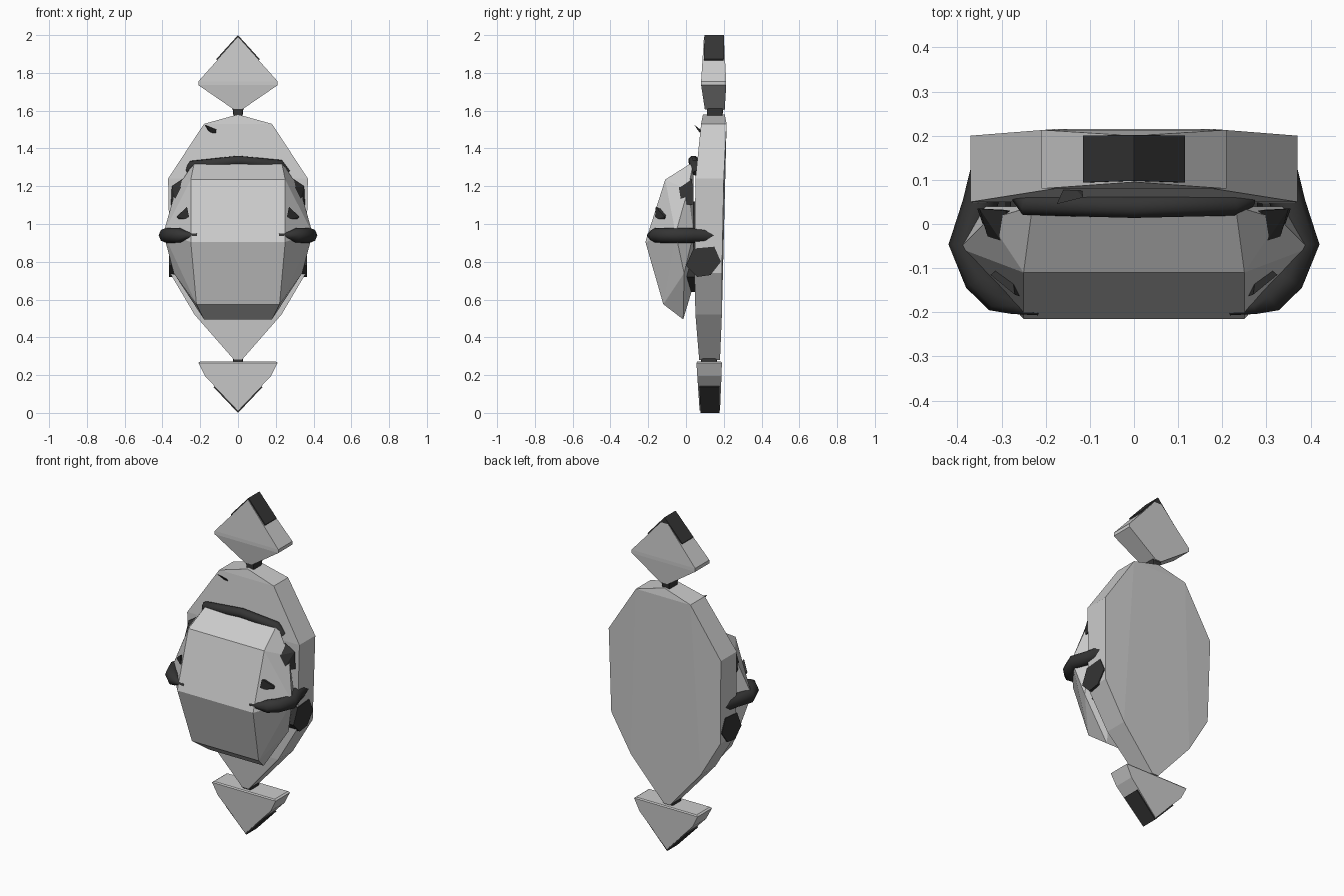
import bpy, bmesh, math

dark = bpy.data.materials.new("dark_core")
dark.diffuse_color = (0.035, 0.035, 0.035, 1)


def hull(name, pts, mat=None, mirror=True, bevel=0):
    """Convex faceted solid from a few corner points, mirrored over x."""
    bm = bmesh.new()
    allp = set(pts)
    if mirror:
        allp |= {(-x, y, z) for x, y, z in pts}
    for p in allp:
        bm.verts.new(p)
    r = bmesh.ops.convex_hull(bm, input=bm.verts)
    junk = {v for v in r["geom_interior"] + r["geom_unused"] if isinstance(v, bmesh.types.BMVert)}
    bmesh.ops.delete(bm, geom=list(junk), context='VERTS')
    bmesh.ops.dissolve_limit(bm, angle_limit=math.radians(2), verts=bm.verts, edges=bm.edges)
    bmesh.ops.recalc_face_normals(bm, faces=bm.faces)
    me = bpy.data.meshes.new(name)
    bm.to_mesh(me)
    bm.free()
    ob = bpy.data.objects.new(name, me)
    bpy.context.collection.objects.link(ob)
    if mat:
        me.materials.append(mat)
    if bevel:
        m = ob.modifiers.new("bevel", 'BEVEL')
        m.width, m.segments = bevel, 2
    return ob


def slab(name, profile, mat=None, bevel=0):
    """Upright plate: profile rows are (x, z, y_front, y_back)."""
    pts = [(x, y, z) for x, z, a, b in profile for y in (a, b)]
    return hull(name, pts, mat, True, bevel)


def tube(name, pts, depth, mat):
    """Rounded bar along points (x, y, z, radius)."""
    cu = bpy.data.curves.new(name, 'CURVE')
    cu.dimensions = '3D'
    cu.bevel_depth, cu.bevel_resolution, cu.use_fill_caps = depth, 2, True
    sp = cu.splines.new('POLY')
    sp.points.add(len(pts) - 1)
    for p, (x, y, z, r) in zip(sp.points, pts):
        p.co, p.radius = (x, y, z, 1), r
    cu.materials.append(mat)
    ob = bpy.data.objects.new(name, cu)
    bpy.context.collection.objects.link(ob)


# rear armour plate
slab("back_plate", [(0, 1.58, 0.09, 0.205), (0.18, 1.53, 0.08, 0.215), (0.37, 1.24, 0.05, 0.2),
                    (0.36, 0.74, 0.045, 0.19), (0.23, 0.52, 0.05, 0.19), (0.02, 0.28, 0.07, 0.18)])

# bulging front shell
hull("front_shell", [(0.23, 0.04, 1.33), (0.25, -0.11, 1.235), (0.25, -0.215, 0.905),
                     (0.22, -0.12, 0.575), (0.18, -0.015, 0.495), (0.395, -0.055, 0.95),
                     (0.33, 0.01, 1.18), (0.34, -0.01, 0.74), (0.34, 0.04, 0.95),
                     (0.2, 0.035, 0.66)])

# dark core showing between the shells
hull("inner_core", [(0.28, 0.0, 1.12), (0.28, 0.1, 1.12), (0.3, 0.0, 0.72), (0.3, 0.1, 0.72),
                    (0.2, 0.02, 0.64), (0.2, 0.09, 0.64)], dark)
tube("top_gap_strip", [(-0.27, 0.08, 1.27, 0.7), (-0.24, 0.045, 1.31, 1), (0, 0.04, 1.335, 1),
                       (0.22, 0.045, 1.315, 1), (0.26, 0.055, 1.27, 0.7)], 0.028, dark)

# upper diamond and lower wedge with dark inlays at their tips
slab("upper_diamond", [(0, 1.99, 0.095, 0.2), (0.21, 1.755, 0.08, 0.213),
                       (0.21, 1.735, 0.08, 0.213), (0.02, 1.605, 0.1, 0.205)])
slab("upper_inlay", [(0, 2.0, 0.098, 0.202), (0.115, 1.873, 0.094, 0.2), (0.1, 1.85, 0.1, 0.19),
                     (0, 1.85, 0.1, 0.19)], dark)
slab("lower_wedge", [(0, 0.012, 0.072, 0.18), (0.175, 0.195, 0.06, 0.188),
                     (0.21, 0.265, 0.055, 0.19), (0.2, 0.272, 0.06, 0.185)])
slab("lower_inlay", [(0, 0.0, 0.078, 0.178), (0.13, 0.137, 0.07, 0.178), (0.1, 0.16, 0.08, 0.17),
                     (0, 0.15, 0.08, 0.17)], dark)

# short links joining the end pieces
slab("upper_link", [(0.022, 1.55, 0.11, 0.19), (0.03, 1.625, 0.11, 0.2)], dark, 0.008)
slab("lower_link", [(0.028, 0.26, 0.08, 0.165), (0.022, 0.34, 0.08, 0.16)], dark, 0.008)

for s, side in ((1, "right"), (-1, "left")):
    # curved side handle
    tube(side + "_side_band", [(s * x, y, 0.94, r) for x, y, r in (
        (0.215, -0.197, 0.25), (0.27, -0.185, 0.5), (0.305, -0.165, 0.95), (0.347, -0.122, 1),
        (0.38, -0.045, 1), (0.35, 0.04, 1), (0.325, 0.14, 1))], 0.04, dark)
    # lower dark lump and small shards at the shell's flanks
    hull(side + "_lower_lump", [(s * x, y, z) for x in (0.28, 0.366) for y, z in (
        (0.0, 0.78), (0.04, 0.87), (0.15, 0.88), (0.185, 0.8), (0.13, 0.73), (0.06, 0.72))],
        dark, False)
    hull(side + "_upper_shard", [(s * x, y, z) for x, y, z in (
        (0.25, 0.03, 1.15), (0.355, 0.035, 1.1), (0.35, 0.035, 1.2), (0.27, -0.085, 1.19),
        (0.325, -0.05, 1.11), (0.29, 0.03, 1.24))], dark, False)
    hull(side + "_front_shard", [(s * x, y, z) for x, y, z in (
        (0.255, -0.165, 1.02), (0.27, -0.16, 1.09), (0.325, -0.115, 1.04), (0.28, -0.1, 0.98),
        (0.28, -0.08, 1.06))], dark, False)

# lone splinter on the plate's upper left
hull("plate_splinter", [(-0.175, 0.045, 1.525), (-0.115, 0.06, 1.5), (-0.12, 0.1, 1.45),
                        (-0.15, 0.1, 1.48)], dark, False)
